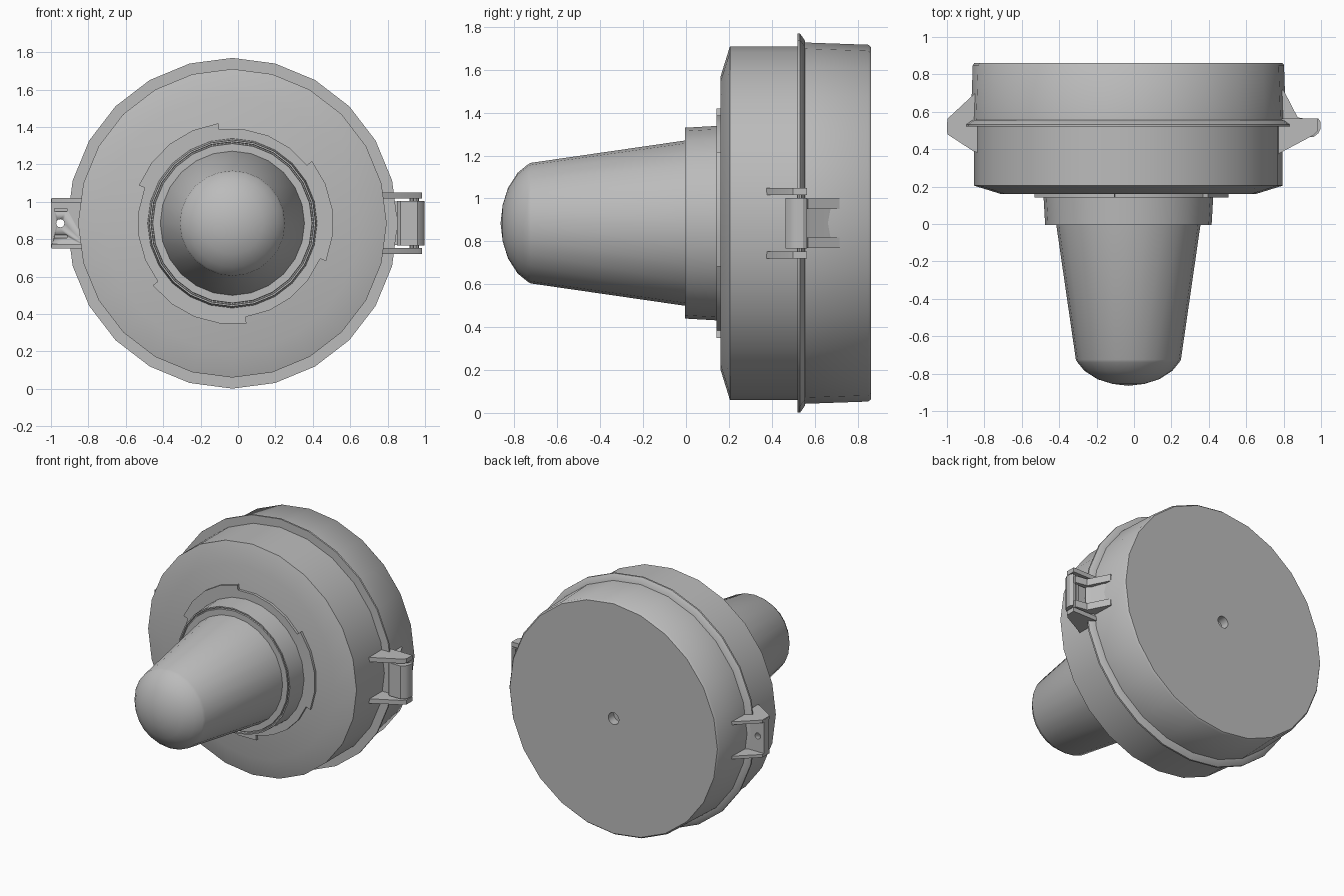
import bpy, bmesh
from math import sin, cos, pi, radians

if "Cube" in bpy.data.objects:
    bpy.data.objects.remove(bpy.data.objects["Cube"])

CX, CZ = -0.03, 0.885          # main axis runs along y through this point
SIDES = 24

grey = bpy.data.materials.new("plain grey")
grey.use_nodes = True
grey.diffuse_color = (0.5, 0.5, 0.5, 1)
grey.node_tree.nodes["Principled BSDF"].inputs["Base Color"].default_value = (0.5, 0.5, 0.5, 1)


def finish(name, bm, angle=40):
    bmesh.ops.recalc_face_normals(bm, faces=bm.faces)
    mesh = bpy.data.meshes.new(name)
    bm.to_mesh(mesh)
    bm.free()
    mesh.materials.append(grey)
    ob = bpy.data.objects.new(name, mesh)
    bpy.context.collection.objects.link(ob)
    bpy.ops.object.select_all(action='DESELECT')
    ob.select_set(True)
    bpy.context.view_layer.objects.active = ob
    bpy.ops.object.shade_smooth_by_angle(angle=radians(angle))
    return ob


def lathe(name, profile):
    """Turn (radius, y) points round the main axis; radius 0 makes a pole."""
    bm = bmesh.new()
    rings = []
    for r, y in profile:
        n = SIDES if r > 0 else 1
        rings.append([bm.verts.new((CX + r * cos(2 * pi * i / SIDES), y,
                                    CZ + r * sin(2 * pi * i / SIDES))) for i in range(n)])
    for a, b in zip(rings, rings[1:]):
        for i in range(SIDES):
            j = (i + 1) % SIDES
            loop = [a[i % len(a)], a[j % len(a)], b[j % len(b)], b[i % len(b)]]
            bm.faces.new(list(dict.fromkeys(loop)))
    return finish(name, bm)


def prism(name, points, lo, hi, axis='z'):
    """Extrude an outline: (x, y) along z, or (x, z) along y."""
    bm = bmesh.new()
    put = (lambda u, v, h: (u, v, h)) if axis == 'z' else (lambda u, v, h: (u, h, v))
    a = [bm.verts.new(put(u, v, lo)) for u, v in points]
    b = [bm.verts.new(put(u, v, hi)) for u, v in points]
    bm.faces.new(a)
    bm.faces.new(b)
    for i in range(len(a)):
        j = (i + 1) % len(a)
        bm.faces.new([a[i], a[j], b[j], b[i]])
    return finish(name, bm, 30)


def mirrored_pair(name, points, lo, hi):
    """Two prisms, above and below the main axis."""
    prism("upper_" + name, points, CZ + lo, CZ + hi)
    prism("lower_" + name, points, CZ - hi, CZ - lo)


# Round housing: front half, rear half with a small socket in the back
lathe("front_housing", [(0, 0.16), (0.68, 0.16), (0.825, 0.205), (0.825, 0.53), (0, 0.53)])
lathe("seam_flange", [(0.8, 0.52), (0.884, 0.52), (0.884, 0.532), (0.85, 0.556), (0.8, 0.556)])
lathe("rear_housing", [(0, 0.54), (0.843, 0.54), (0.832, 0.85), (0.822, 0.862),
                       (0.042, 0.862), (0.042, 0.80), (0, 0.80)])

# Collar and tapered nose
lathe("collar", [(0.455, 0.17), (0.445, -0.005), (0.436, -0.005), (0.434, 0.01),
                 (0.428, 0.01), (0.426, -0.003), (0.3, -0.003)])
lathe("nose", [(0.386, 0.0), (0.281, -0.725), (0.272, -0.74), (0.235, -0.785),
               (0.165, -0.83), (0.085, -0.855), (0, -0.865)])

# Locking ring with three raised tabs
outline = []
for k in range(3):
    for radius, start in ((0.54, -22), (0.506, 38)):
        for s in range(5):
            t = radians(k * 120 + start + s * 15)
            outline.append((CX + radius * cos(t), CZ + radius * sin(t)))
prism("locking_ring", outline, 0.142, 0.17, 'y')

# Clasp on the left: bracket ears, plate, pins and rear arms
mirrored_pair("clasp_ear", [(0.75, 0.362), (0.80, 0.39), (0.96, 0.475), (0.985, 0.5),
                            (0.985, 0.565), (0.75, 0.565)], 0.132, 0.164)
prism("clasp_plate", [(0.85, 0.485), (0.87, 0.465), (0.96, 0.465), (0.985, 0.485), (0.998, 0.51),
                      (0.998, 0.545), (0.985, 0.565), (0.97, 0.525), (0.85, 0.525)],
      CZ - 0.118, CZ + 0.118)
for x in (0.93, 0.955):
    pin = [(x + 0.012 * cos(i * pi / 4), 0.53 + 0.012 * sin(i * pi / 4)) for i in range(8)]
    prism("clasp_pin", pin, CZ - 0.14, CZ + 0.14)
mirrored_pair("clasp_arm", [(0.75, 0.54), (0.96, 0.535), (0.96, 0.555), (0.875, 0.57),
                            (0.80, 0.715), (0.75, 0.72)], 0.066, 0.116)
prism("clasp_web", [(0.75, 0.545), (0.87, 0.545), (0.84, 0.58), (0.81, 0.66), (0.75, 0.74)],
      CZ - 0.07, CZ + 0.07)

# Lug on the right: two gussets and a pierced plate
mirrored_pair("lug_gusset", [(-0.80, 0.37), (-0.86, 0.39), (-0.998, 0.48), (-0.998, 0.562),
                             (-0.86, 0.69), (-0.80, 0.74)], 0.112, 0.134)
plate = prism("lug_plate", [(-1.0, CZ - 0.13), (-0.8, CZ - 0.13),
                            (-0.8, CZ + 0.13), (-1.0, CZ + 0.13)], 0.49, 0.545, 'y')
hole = [(-0.95 + 0.022 * cos(i * pi / 6), CZ + 0.022 * sin(i * pi / 6)) for i in range(12)]
cutters = [prism("hole_cutter", hole, 0.4, 0.7, 'y')]
for side in (-1, 1):
    z = CZ + side * 0.072
    slot = [(-0.98, z - 0.008), (-0.915, z - 0.008), (-0.915, z + 0.008), (-0.98, z + 0.008)]
    cutters.append(prism("slot_cutter", slot, 0.4, 0.51, 'y'))
for cutter in cutters:
    cutter.hide_render = True
    bpy.context.view_layer.objects.active = plate
    mod = plate.modifiers.new("cut", 'BOOLEAN')
    mod.operation = 'DIFFERENCE'
    mod.solver = 'EXACT'
    mod.object = cutter
    bpy.ops.object.modifier_apply(modifier=mod.name)
    bpy.data.objects.remove(cutter)
